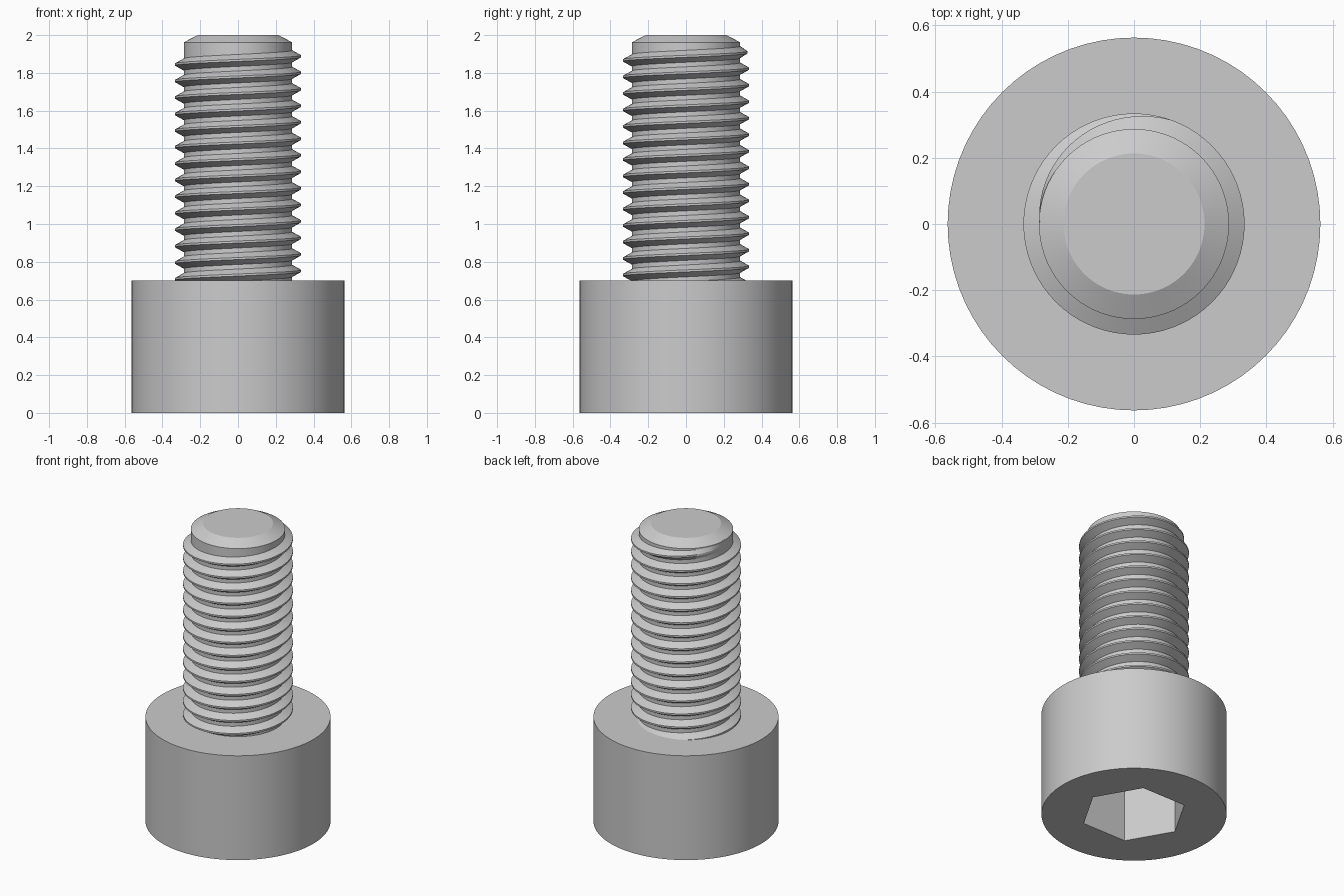
import bpy
import bmesh
from math import pi, cos, sin, radians
from mathutils import Vector

cube = bpy.data.objects.get("Cube")
if cube:
    bpy.data.objects.remove(cube, do_unlink=True)

SEGMENTS = 72
HEAD_RADIUS, HEAD_HEIGHT = 0.563, 0.7
SOCKET_RADIUS, SOCKET_DEPTH = 0.325, 0.42
CORE_RADIUS, CREST_RADIUS, TIP_RADIUS = 0.287, 0.334, 0.213
PITCH = 0.0874

steel = bpy.data.materials.new("grey_steel")
steel.use_nodes = True
steel.diffuse_color = (0.6, 0.6, 0.6, 1)
steel.node_tree.nodes["Principled BSDF"].inputs["Base Color"].default_value = (0.6, 0.6, 0.6, 1)


def polar(radius, angle, z):
    return Vector((radius * cos(angle), radius * sin(angle), z))


def circle(radius, z):
    return [polar(radius, 2 * pi * i / SEGMENTS, z) for i in range(SEGMENTS)]


def hexagon(radius, z):
    """Hexagon outline with as many points as a circle, so the two can be lofted."""
    points = []
    for i in range(SEGMENTS):
        a = 2 * pi * i / SEGMENTS
        points.append(polar(radius * cos(pi / 6) / cos(a % (pi / 3) - pi / 6), a, z))
    return points


def loft(name, rings):
    """Skin a row of closed outlines and cap both ends."""
    bm = bmesh.new()
    rows = [[bm.verts.new(p) for p in ring] for ring in rings]
    for low, high in zip(rows, rows[1:]):
        for i in range(len(low)):
            bm.faces.new((low[i - 1], low[i], high[i], high[i - 1]))
    bm.faces.new(rows[0])
    bm.faces.new(rows[-1])
    bmesh.ops.recalc_face_normals(bm, faces=bm.faces)
    mesh = bpy.data.meshes.new(name)
    bm.to_mesh(mesh)
    bm.free()
    mesh.polygons.foreach_set("use_smooth", [True] * len(mesh.polygons))
    mesh.set_sharp_from_angle(angle=radians(20))
    mesh.materials.append(steel)
    obj = bpy.data.objects.new(name, mesh)
    bpy.context.collection.objects.link(obj)
    return obj


# Cylindrical head with a hexagonal socket in its underside
loft("socket_head", [
    hexagon(SOCKET_RADIUS, SOCKET_DEPTH),
    hexagon(SOCKET_RADIUS, 0),
    circle(HEAD_RADIUS, 0),
    circle(HEAD_RADIUS, HEAD_HEIGHT),
])

# Plain core of the shank with a chamfered tip
loft("shank_core", [
    circle(CORE_RADIUS, HEAD_HEIGHT - 0.01),
    circle(CORE_RADIUS, 1.962),
    circle(TIP_RADIUS, 2),
])

# Right-handed helical ridge, fading into the core at its upper end
ROOT = CORE_RADIUS - 0.002
HALF_ROOT, HALF_CREST = PITCH * 3 / 8, PITCH / 16
END, FADE = pi, radians(110)
steps = int(14.6 * SEGMENTS)
ridge = []
for k in range(steps + 1):
    angle = END - 2 * pi * (steps - k) / SEGMENTS
    z = 1.888 + PITCH * angle / (2 * pi)
    crest = ROOT + (CREST_RADIUS - ROOT) * max(0.02, min(1, (END - angle) / FADE))
    ridge.append([
        polar(ROOT, angle, z - HALF_ROOT),
        polar(crest, angle, z - HALF_CREST),
        polar(crest, angle, z + HALF_CREST),
        polar(ROOT, angle, z + HALF_ROOT),
    ])
loft("screw_thread", ridge)
